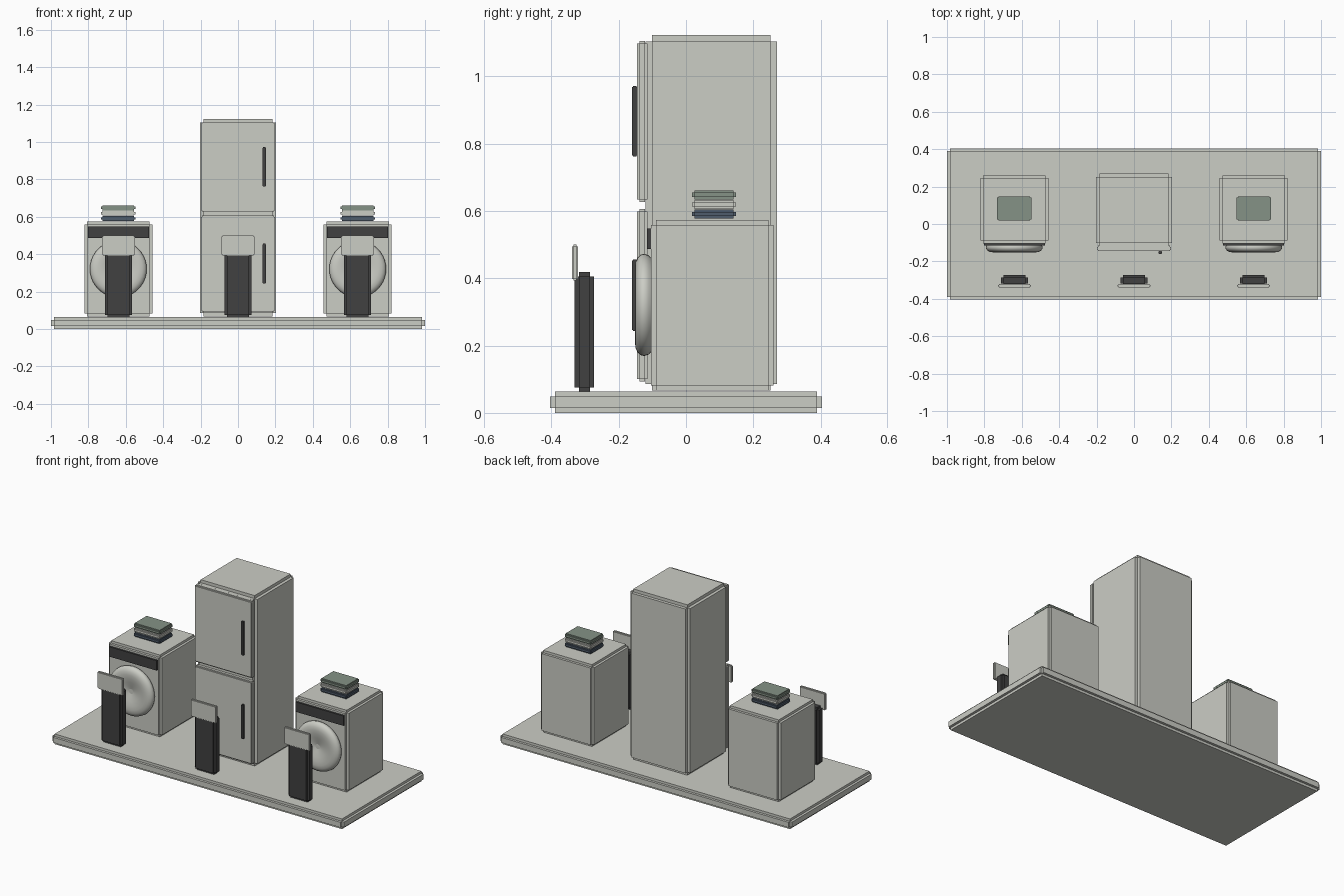
import bpy, bmesh, math
from mathutils import Matrix, Vector

if "Cube" in bpy.data.objects:
    bpy.data.objects.remove(bpy.data.objects["Cube"])


def material(name, rgb):
    m = bpy.data.materials.new(name)
    m.diffuse_color = (*rgb, 1)
    m.use_nodes = True
    m.node_tree.nodes["Principled BSDF"].inputs["Base Color"].default_value = m.diffuse_color
    return m


GREY = material("warm_grey", (0.60, 0.61, 0.56))
DARK = material("charcoal", (0.052, 0.052, 0.052))
GREEN = material("sage_green", (0.235, 0.29, 0.24))
NAVY = material("slate_blue", (0.08, 0.11, 0.15))


def finish(bm, name, mat):
    mesh = bpy.data.meshes.new(name)
    bm.to_mesh(mesh)
    bm.free()
    mesh.materials.append(mat)
    obj = bpy.data.objects.new(name, mesh)
    bpy.context.collection.objects.link(obj)
    return obj


def stepped_box(name, x, y, z, r, mat):
    """Box with notched edges: three crossing blocks, each full size on one axis."""
    lo, hi = Vector((x[0], y[0], z[0])), Vector((x[1], y[1], z[1]))
    centre, size = (lo + hi) / 2, hi - lo
    bm = bmesh.new()
    for axis in range(3 if r else 1):
        s = [size[i] - (0 if i == axis else 2 * r) for i in range(3)]
        bmesh.ops.create_cube(bm, size=1, matrix=Matrix.Translation(centre) @ Matrix.Diagonal((*s, 1)))
    return finish(bm, name, mat)


def around(c, half):
    return (c - half, c + half)


def round_door(name, cx, cz, mat):
    """Turned, softly dished porthole door facing the front."""
    profile = [(0.140, -0.103), (0.148, -0.112), (0.152, -0.124), (0.150, -0.134),
               (0.142, -0.143), (0.128, -0.150), (0.108, -0.152), (0.085, -0.150),
               (0.060, -0.145), (0.035, -0.138), (0.015, -0.133)]
    n = 40
    bm = bmesh.new()
    rings = []
    for r, y in profile:
        rings.append([bm.verts.new((cx + r * math.cos(2 * math.pi * i / n), y,
                                    cz + r * math.sin(2 * math.pi * i / n))) for i in range(n)])
    for a, b in zip(rings, rings[1:]):
        for i in range(n):
            j = (i + 1) % n
            bm.faces.new((a[i], a[j], b[j], b[i]))
    bm.faces.new(rings[-1])
    bm.faces.new(rings[0])
    bmesh.ops.recalc_face_normals(bm, faces=bm.faces)
    for f in bm.faces:
        f.smooth = len(f.verts) == 4
    return finish(bm, name, mat)


# display platform
stepped_box("platform", (-1, 1), (-0.404, 0.404), (0, 0.063), 0.015, GREY)

# refrigerator
stepped_box("fridge_body", (-0.204, 0.204), (-0.12, 0.27), (0.067, 1.123), 0.019, GREY)
for label, z, grip in (("lower", (0.093, 0.606), (0.244, 0.456)),
                       ("upper", (0.627, 1.105), (0.762, 0.972))):
    stepped_box(f"fridge_{label}_door", (-0.199, 0.199), (-0.145, -0.115), z, 0.007, GREY)
    stepped_box(f"fridge_{label}_handle", (0.132, 0.149), (-0.160, -0.144), grip, 0.003, DARK)

# washing machines with folded towels on top
for side, cx in (("left", -0.64), ("right", 0.64)):
    stepped_box(f"{side}_washer_body", around(cx, 0.182), (-0.104, 0.26), (0.067, 0.574), 0.015, GREY)
    stepped_box(f"{side}_control_panel", around(cx, 0.163), (-0.116, -0.10), (0.487, 0.548), 0, DARK)
    round_door(f"{side}_washer_door", cx, 0.321, GREY)
    for i, mat in enumerate((NAVY, GREY, GREEN)):
        z0 = 0.578 + 0.0285 * i
        stepped_box(f"{side}_towel_{i + 1}", around(cx, 0.092), (0.018, 0.148),
                    (z0, z0 + 0.0265), 0.007, mat)

# display stands with price cards
for label, cx in (("left", -0.64), ("middle", 0), ("right", 0.64)):
    stepped_box(f"{label}_stand", around(cx, 0.072), (-0.331, -0.273), (0.063, 0.419), 0.013, DARK)
    stepped_box(f"{label}_card", around(cx, 0.088), (-0.339, -0.321), (0.393, 0.50), 0.005, GREY)
